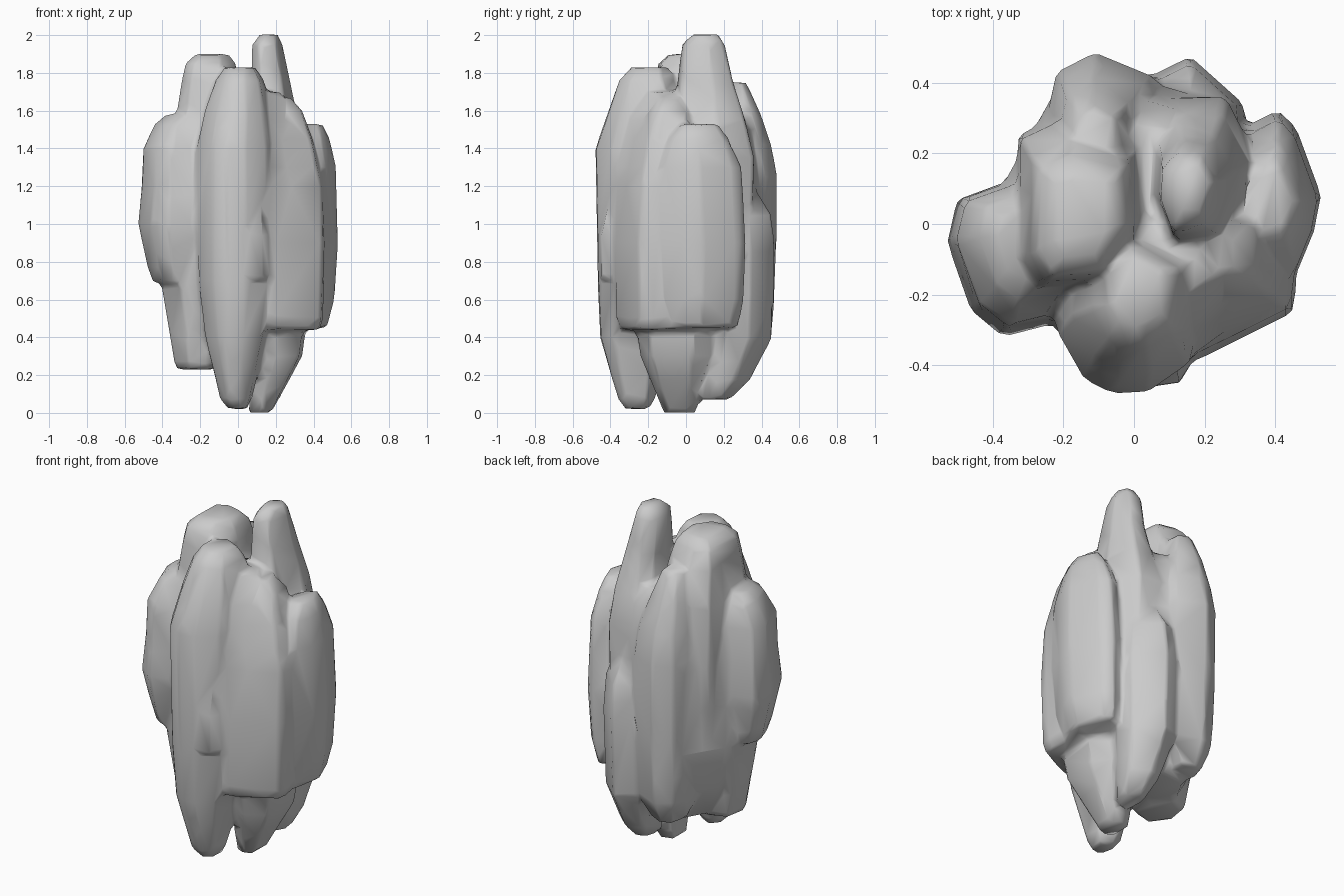
import bpy, math

parts = []


def lobe(name, outline, rings):
    """Loft a closed lump: outline = widest section, rings = (z, scale, dx, dy)."""
    n = len(outline)
    cx = (min(p[0] for p in outline) + max(p[0] for p in outline)) / 2
    cy = (min(p[1] for p in outline) + max(p[1] for p in outline)) / 2
    # put the outline in counter-clockwise order
    area = sum(outline[i][0] * outline[(i + 1) % n][1] - outline[(i + 1) % n][0] * outline[i][1]
               for i in range(n))
    if area < 0:
        outline = outline[::-1]
    verts = [(cx + dx + s * (x - cx), cy + dy + s * (y - cy), z)
             for z, s, dx, dy in rings for x, y in outline]
    faces = [tuple(range(n - 1, -1, -1)),
             tuple(range(n * (len(rings) - 1), n * len(rings)))]
    for r in range(len(rings) - 1):
        for i in range(n):
            a, b = r * n + i, r * n + (i + 1) % n
            faces.append((a, b, b + n, a + n))
    me = bpy.data.meshes.new(name)
    me.from_pydata(verts, [], faces)
    ob = bpy.data.objects.new(name, me)
    bpy.context.collection.objects.link(ob)
    parts.append(ob)


# inner mass that fills the gaps between the lobes
lobe("core",
     [(-.36, .13), (-.22, .38), (.03, .405), (.25, .34), (.37, .08), (.38, -.2), (0, -.3), (-.3, -.24)],
     [(.25, .6, 0, 0), (.45, .88, 0, 0), (.7, 1, 0, 0), (1.2, 1, 0, 0), (1.5, .85, 0, 0), (1.6, .65, 0, 0)])

# front: tall lobe running the full height
lobe("front_lobe",
     [(-.22, -.3), (-.14, -.44), (-.06, -.48), (.04, -.475), (.16, -.39), (.2, -.1), (-.05, .02), (-.2, -.12)],
     [(.02, .25, .01, -.03), (.07, .4, 0, -.03), (.4, .78, 0, -.03), (.7, .95, 0, 0), (1.4, 1, 0, 0),
      (1.6, .84, .01, .03), (1.76, .62, .02, .03), (1.83, .4, .02, .04)])
lobe("front_bump",
     [(.02, -.3), (.02, -.465), (.13, -.45), (.17, -.38), (.15, -.28)],
     [(.66, .5, -.02, .05), (.72, 1, 0, 0), (.95, .98, 0, 0), (1.11, .75, 0, .02)])
lobe("front_shoulder",
     [(0, -.44), (.2, -.375), (.38, -.23), (.25, .05), (.0, .05)],
     [(.45, .85, 0, 0), (.9, 1, 0, 0), (1.3, .95, -.01, .01), (1.55, .78, -.03, .04), (1.7, .5, -.06, .07)])
lobe("front_right_lobe",
     [(.1, -.35), (.19, -.38), (.45, -.25), (.46, -.17), (.42, .06), (.15, .05)],
     [(.44, .85, 0, 0), (.5, .95, 0, 0), (.9, 1, 0, 0), (1.2, .95, 0, .01), (1.45, .75, -.02, .03),
      (1.6, .5, -.03, .05), (1.67, .28, -.05, .06)])

# left side
lobe("left_lobe",
     [(-.53, -.05), (-.5, .07), (-.33, .13), (-.2, -.05), (-.22, -.28), (-.37, -.32), (-.46, -.25)],
     [(.69, .72, .03, .01), (.78, .82, .02, .01), (1, 1, 0, 0), (1.2, .95, .01, .01), (1.4, .9, .01, .01),
      (1.53, .7, .04, .03), (1.58, .45, .06, .04)])
lobe("back_left_tall_lobe",
     [(-.33, .12), (-.33, .25), (-.2, .31), (.02, .25), (.05, 0), (-.07, -.18), (-.28, -.2), (-.34, -.1)],
     [(.62, .7, 0, 0), (.75, .9, 0, 0), (1.2, 1, 0, 0), (1.55, .95, 0, 0), (1.76, .78, 0, -.02),
      (1.85, .68, 0, -.03), (1.9, .45, .01, -.03)])
lobe("left_lower_lobe",
     [(-.41, -.1), (-.38, .1), (-.2, .16), (-.1, 0), (-.12, -.2), (-.3, -.25)],
     [(.23, .64, .03, 0), (.26, .72, .03, 0), (.7, 1, 0, 0), (1, .8, 0, 0)])

# back
lobe("back_lobe",
     [(-.24, .33), (-.22, .43), (-.11, .485), (.06, .415), (.05, .2), (-.15, .12), (-.27, .22)],
     [(.28, .5, 0, 0), (.42, .85, 0, 0), (.8, .97, 0, 0), (1.25, 1, 0, 0), (1.42, .88, 0, -.01),
      (1.6, .65, -.01, -.03), (1.75, .38, -.01, -.05)])
lobe("back_right_lobe",
     [(.03, .41), (.16, .475), (.31, .34), (.31, .2), (.2, .05), (0, .15)],
     [(.07, .42, 0, -.12), (.17, .65, 0, -.06), (.4, .92, 0, 0), (.85, 1, 0, 0), (1.05, .9, 0, 0),
      (1.2, .6, 0, -.03)])

# right side and peak
lobe("right_lobe",
     [(.31, .27), (.41, .325), (.46, .27), (.53, .08), (.51, -.02), (.46, -.14), (.3, -.14), (.25, .1)],
     [(.45, .8, -.03, 0), (.6, .93, -.01, 0), (.9, 1, 0, 0), (1.3, .93, 0, -.01), (1.45, .68, 0, -.02),
      (1.53, .42, 0, -.02)])
lobe("peak_lobe",
     [(.03, .1), (.04, .27), (.13, .36), (.26, .36), (.34, .2), (.27, -.04), (.1, -.08)],
     [(.95, .95, 0, 0), (1.35, 1, 0, 0), (1.55, .88, 0, -.02), (1.75, .68, -.01, -.04),
      (1.95, .52, -.03, -.05), (2.005, .32, -.02, -.04)])
lobe("lower_right_lobe",
     [(.05, -.2), (.2, -.27), (.34, -.2), (.36, .05), (.25, .18), (.05, .12)],
     [(0, .38, -.09, .01), (.06, .48, -.07, .01), (.3, .88, 0, 0), (.45, 1, 0, 0), (.9, .9, 0, 0)])

# fuse all lobes into one skin and soften the creases
bpy.ops.object.select_all(action='DESELECT')
for ob in parts:
    ob.select_set(True)
bpy.context.view_layer.objects.active = parts[0]
bpy.ops.object.join()
body = bpy.context.view_layer.objects.active
body.name = "lobed_body"
fuse = body.modifiers.new("fuse", 'REMESH')
fuse.mode = 'VOXEL'
fuse.voxel_size = .016
soften = body.modifiers.new("soften", 'SMOOTH')
soften.factor = .5
soften.iterations = 6
thin = body.modifiers.new("thin", 'DECIMATE')
thin.ratio = .03
for m in ("fuse", "soften", "thin"):
    bpy.ops.object.modifier_apply(modifier=m)
bpy.ops.object.shade_smooth_by_angle(angle=math.radians(70))
